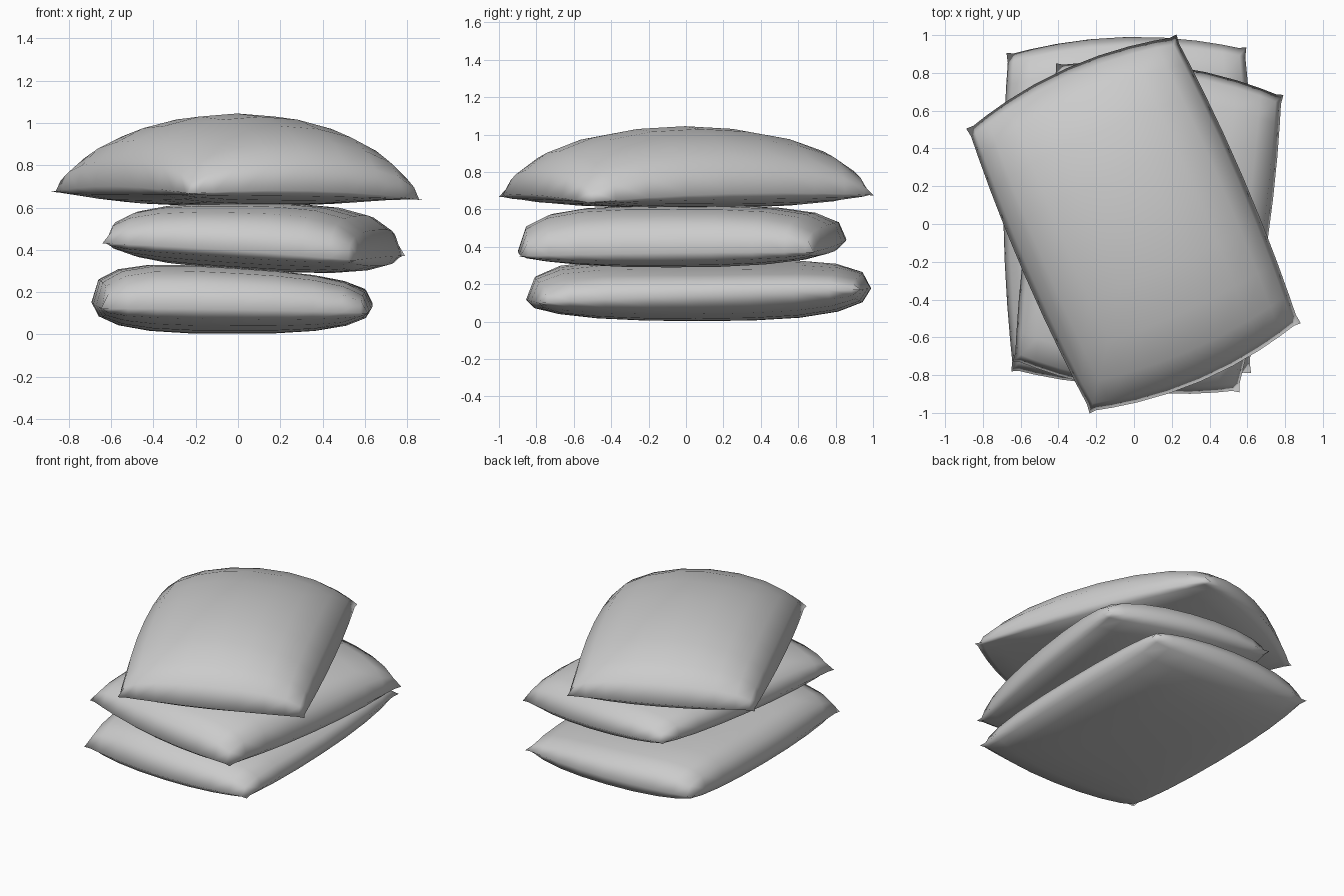
import bpy, bmesh, math
from mathutils import Vector

if "Cube" in bpy.data.objects:
    bpy.data.objects.remove(bpy.data.objects["Cube"])

N = 10  # segments along each side


def pillow(name, corners, top, bottom, bulge, lift):
    """corners: left-front, right-front, right-back, left-back seam points.
    top / bottom: (height, slope along u, dish along v, exponent n, power p).
    bulge: outward bow of side and end edges; lift: seam rise at edge middles."""
    a, b, c, d = [Vector(k) for k in corners]
    e1 = (b - a + c - d).normalized()
    e2 = (d - a + c - b).normalized()
    ts = [math.sin(math.pi / 2 * (2 * i / N - 1)) for i in range(N + 1)]
    bm = bmesh.new()
    for side, (h, slope, dish, n, p) in ((1, top), (-1, bottom)):
        grid = []
        for v in ts:
            row = []
            for u in ts:
                s, t = (u + 1) / 2, (v + 1) / 2
                co = a.lerp(b, s).lerp(d.lerp(c, s), t)
                # edges bow outwards between the pinched corners
                co = co + e1 * (bulge[0] * u * (1 - v * v))
                co = co + e2 * (bulge[1] * v * (1 - u * u))
                co.z += lift * (1 - u * u * v * v)
                # stuffing profile
                f = max(0, (1 - abs(u) ** n) * (1 - abs(v) ** n)) ** p
                co.z += (h + slope * u + dish * v * v - co.z) * f
                # small ears at the corners
                if abs(u * v) > 0.999:
                    co += (e1 * u + e2 * v) * 0.01
                row.append(bm.verts.new(co))
            grid.append(row)
        for j in range(N):
            for i in range(N):
                q = [grid[j][i], grid[j][i + 1], grid[j + 1][i + 1], grid[j + 1][i]]
                bm.faces.new(q if side > 0 else q[::-1])
    # sew both halves along the seam
    bmesh.ops.remove_doubles(bm, verts=bm.verts, dist=0.0005)
    bmesh.ops.recalc_face_normals(bm, faces=bm.faces)
    for f in bm.faces:
        f.smooth = True
    me = bpy.data.meshes.new(name)
    bm.to_mesh(me)
    bm.free()
    ob = bpy.data.objects.new(name, me)
    bpy.context.collection.objects.link(ob)
    return ob


# flattened pillow on the ground, pressed in along its middle
pillow("bottom_pillow",
       [(-0.64, -0.77, 0.12), (0.61, -0.78, 0.10), (0.585, 0.925, 0.17), (-0.665, 0.895, 0.16)],
       (0.315, -0.045, 0.035, 3, 0.34), (0.003, 0.0, 0.01, 3, 0.42), (0.04, 0.08), 0.01)

# slightly tilted middle pillow
pillow("middle_pillow",
       [(-0.63, -0.72, 0.43), (0.55, -0.88, 0.35), (0.78, 0.675, 0.37), (-0.405, 0.84, 0.45)],
       (0.62, -0.005, 0.01, 3, 0.34), (0.303, -0.038, 0.02, 3, 0.42), (0.04, 0.08), 0.01)

# plump top pillow
pillow("top_pillow",
       [(-0.23, -0.99, 0.665), (0.87, -0.52, 0.635), (0.22, 0.99, 0.675), (-0.875, 0.50, 0.675)],
       (1.045, 0.0, 0.0, 2, 0.43), (0.608, 0.0, 0.01, 3, 0.45), (0.035, 0.085), 0.03)
